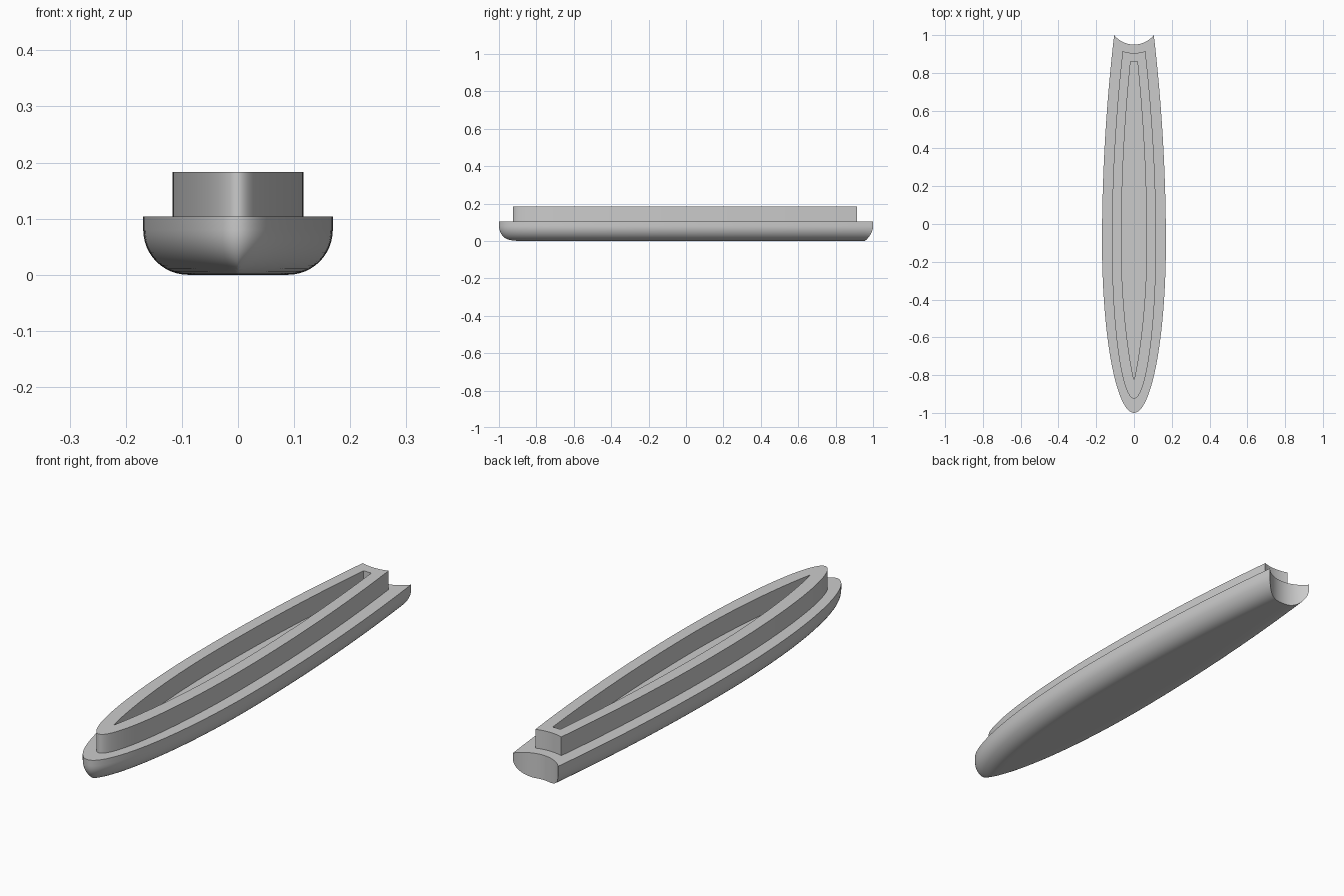
import bpy, bmesh, math
from mathutils import Vector

cube = bpy.data.objects.get("Cube")
if cube:
    bpy.data.objects.remove(cube, do_unlink=True)

MID = -0.1          # station of greatest width
DECK, RIM = 0.104, 0.183

grey = bpy.data.materials.new("plain grey")
grey.use_nodes = True
grey.diffuse_color = (0.6, 0.6, 0.6, 1)
grey.node_tree.nodes["Principled BSDF"].inputs["Base Color"].default_value = (0.6, 0.6, 0.6, 1)


def half_outline(tip, width, end_y, end_width, stop_y, power=0.5, n=48):
    """Half plan from the bow tip to the stern, as (half width, y) points."""
    pts = []
    for i in range(n):
        c = math.cos(i / n * math.pi / 2)
        pts.append(Vector((width * (1 - c * c) ** power, MID + (tip - MID) * c)))
    for i in range(n // 2 + 1):
        y = MID + (stop_y - MID) * i / (n // 2)
        s = (y - MID) / (end_y - MID)
        pts.append(Vector((width - (width - end_width) * s * s, y)))
    return pts


def inset(pts, d):
    """Move the half plan inward by d, trimming what crosses the centre line."""
    if d == 0:
        return pts
    out = []
    for i, p in enumerate(pts):
        t = (pts[min(i + 1, len(pts) - 1)] - pts[max(i - 1, 0)]).normalized()
        if i == 0:
            t = Vector((1, 0))
        out.append(p + Vector((-t.y, t.x)) * d)
    k = next((i for i, p in enumerate(out) if i > 0 and p.x > 0), 1)
    a, b = out[k - 1], out[k]
    f = a.x / (a.x - b.x) if a.x != b.x else 0
    apex = Vector((0, a.y + (b.y - a.y) * f))
    return [apex.copy() if i < k else p for i, p in enumerate(out)]


def loft(name, levels):
    """Closed solid through mirrored half plans, each with its height."""
    bm = bmesh.new()
    rings = []
    for pts, z in levels:
        full = [(p.x, p.y) for p in pts] + [(-p.x, p.y) for p in reversed(pts[1:])]
        rings.append([bm.verts.new((x, y, z)) for x, y in full])
    for low, high in zip(rings, rings[1:]):
        for i in range(len(low)):
            j = (i + 1) % len(low)
            bm.faces.new((low[i], low[j], high[j], high[i]))
    bm.faces.new(list(reversed(rings[0])))
    bm.faces.new(rings[-1])
    bmesh.ops.remove_doubles(bm, verts=bm.verts, dist=1e-5)
    bmesh.ops.recalc_face_normals(bm, faces=bm.faces)
    mesh = bpy.data.meshes.new(name)
    bm.to_mesh(mesh)
    bm.free()
    mesh.materials.append(grey)
    obj = bpy.data.objects.new(name, mesh)
    bpy.context.collection.objects.link(obj)
    return obj


def select(obj):
    bpy.ops.object.select_all(action='DESELECT')
    obj.select_set(True)
    bpy.context.view_layer.objects.active = obj


def cut(obj, cutter):
    cutter.hide_render = True
    mod = obj.modifiers.new("cut", 'BOOLEAN')
    mod.operation, mod.solver, mod.object = 'DIFFERENCE', 'EXACT', cutter
    select(obj)
    bpy.ops.object.modifier_apply(modifier=mod.name)
    bpy.data.objects.remove(cutter, do_unlink=True)


def stern_cutter(radius):
    bpy.ops.mesh.primitive_cylinder_add(vertices=128, radius=radius, depth=1,
                                        location=(0, 1.085, 0))
    return bpy.context.object


# Hull with a rounded bilge and a hollow stern
plan = half_outline(-1, 0.169, 1, 0.105, 1.05)
bilge = 0.08
levels = []
for i in range(13):
    a = i / 12 * math.pi / 2
    levels.append((inset(plan, bilge * (1 - math.sin(a))), bilge * (1 - math.cos(a))))
levels.append((plan, DECK))
hull = loft("hull", levels)
cut(hull, stern_cutter(0.135))

# Raised rim around the open well, its floor being the deck
rim_plan = half_outline(-0.925, 0.117, 0.915, 0.06, 0.95)
rim = loft("raised_rim", [(rim_plan, DECK - 0.004), (rim_plan, RIM)])
cut(rim, stern_cutter(0.18))
well_plan = half_outline(-0.825, 0.067, 0.86, 0.018, 0.86, power=0.9)
cut(rim, loft("well_cutter", [(well_plan, DECK - 0.02), (well_plan, RIM + 0.02)]))

for obj in (hull, rim):
    select(obj)
    bpy.ops.object.shade_smooth_by_angle(angle=math.radians(30))
